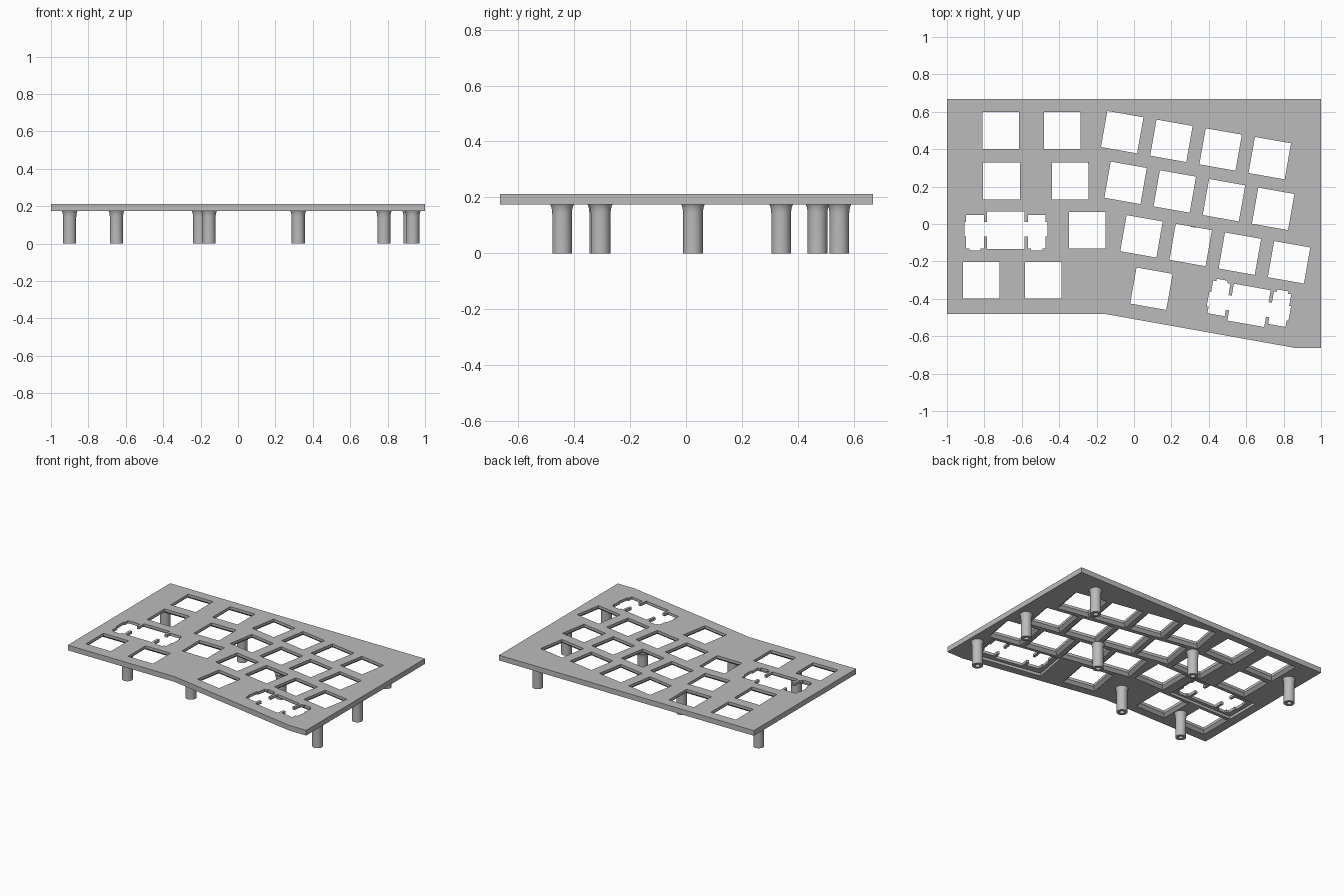
import bpy, bmesh, math
from mathutils import Matrix, Vector

cube = bpy.data.objects.get("Cube")
if cube:
    bpy.data.objects.remove(cube, do_unlink=True)

TOP, BOTTOM = 0.212, 0.175
STEP = 0.193           # height where the key openings begin to widen
KEY = 0.098            # half width of a key opening
TILT = math.radians(-10)

grey = bpy.data.materials.new("plain grey")
grey.use_nodes = True
grey.diffuse_color = (0.5, 0.5, 0.5, 1)
grey.node_tree.nodes["Principled BSDF"].inputs["Base Color"].default_value = (0.5, 0.5, 0.5, 1)


def make_object(name, bm):
    bmesh.ops.recalc_face_normals(bm, faces=bm.faces)
    mesh = bpy.data.meshes.new(name)
    bm.to_mesh(mesh)
    bm.free()
    mesh.materials.append(grey)
    obj = bpy.data.objects.new(name, mesh)
    bpy.context.scene.collection.objects.link(obj)
    return obj


def loft(bm, sections, place=Matrix()):
    """Closed solid through matching outlines, each given as (outline, height)."""
    rings = [[bm.verts.new(place @ Vector((x, y, z))) for x, y in outline]
             for outline, z in sections]
    n = len(rings[0])
    for a, b in zip(rings, rings[1:]):
        for i in range(n):
            bm.faces.new((a[i], a[(i + 1) % n], b[(i + 1) % n], b[i]))
    bm.faces.new(rings[0][::-1])
    bm.faces.new(rings[-1])


def rect(w, h):
    return [(-w, -h), (w, -h), (w, h), (-w, h)]


def at(x, y, angle=0.0):
    return Matrix.Translation((x, y, 0)) @ Matrix.Rotation(angle, 4, 'Z')


def cut(target, bm):
    """Subtract a temporary solid from the target and bake the result."""
    cutter = make_object("cutter", bm)
    cutter.hide_render = True
    mod = target.modifiers.new("cut", 'BOOLEAN')
    mod.operation, mod.solver, mod.object = 'DIFFERENCE', 'EXACT', cutter
    graph = bpy.context.evaluated_depsgraph_get()
    baked = bpy.data.meshes.new_from_object(target.evaluated_get(graph))
    target.modifiers.clear()
    target.data = baked
    bpy.data.objects.remove(cutter, do_unlink=True)


# Plate with its angled front edge
bm = bmesh.new()
outline = [(-1, -0.48), (-0.16, -0.48), (0.87, -0.664), (1, -0.664), (1, 0.668), (-1, 0.668)]
loft(bm, [(outline, BOTTOM), (outline, TOP)])
plate = make_object("switch_plate", bm)

# Key openings: straight staggered block and tilted block
keys = [(-0.712, 0.5, 0), (-0.383, 0.5, 0), (-0.708, 0.23, 0), (-0.341, 0.23, 0),
        (-0.25, -0.033, 0), (-0.817, -0.3, 0), (-0.486, -0.3, 0), (0.093, -0.346, TILT)]
for x, y in [(-0.063, 0.491), (-0.045, 0.22), (0.04, -0.066)]:
    keys += [(x + 0.263 * i, y - 0.0463 * i, TILT) for i in range(4)]

bm = bmesh.new()
small, wide = rect(KEY, KEY), rect(KEY + 0.02, KEY + 0.02)
for key in keys:
    loft(bm, [(wide, BOTTOM - 0.01), (wide, BOTTOM), (small, STEP), (small, TOP + 0.02)], at(*key))
cut(plate, bm)

# Wide key openings with side pods, plus shallow pockets underneath
half = [(0.1, -0.1), (0.1, -0.035), (0.118, -0.035), (0.118, -0.097), (0.135, -0.097),
        (0.135, -0.11), (0.195, -0.11), (0.195, -0.097), (0.212, -0.097), (0.212, -0.035),
        (0.222, -0.035), (0.222, 0.045), (0.212, 0.045), (0.212, 0.08), (0.118, 0.08),
        (0.118, 0.045), (0.1, 0.045), (0.1, 0.1)]
pod_outline = half + [(-x, y) for x, y in reversed(half)]
wide_keys = [at(-0.685, -0.033), at(0.615, -0.435, TILT + math.pi)]

bm = bmesh.new()
for place in wide_keys:
    loft(bm, [(pod_outline, BOTTOM - 0.02), (pod_outline, TOP + 0.02)], place)
cut(plate, bm)

bm = bmesh.new()
pocket = rect(0.25, 0.125)
for place in wide_keys:
    loft(bm, [(pocket, BOTTOM - 0.02), (pocket, STEP)], place)
cut(plate, bm)

# Hollow standoff legs, flared where they meet the plate
SEGMENTS = 32
profile = [(0.016, 0.13), (0.016, 0), (0.035, 0), (0.035, 0.14),
           (0.0365, 0.157), (0.039, 0.168), (0.043, BOTTOM + 0.001)]
legs = [(0.78, 0.548), (0.92, 0.025), (0.935, -0.443), (0.322, 0.025),
        (-0.205, 0.34), (-0.9, 0.47), (-0.155, -0.305), (-0.65, -0.31)]
for number, (x, y) in enumerate(legs, 1):
    bm = bmesh.new()
    circles = []
    for r, z in profile:
        ring = [(r * math.cos(math.tau * i / SEGMENTS), r * math.sin(math.tau * i / SEGMENTS))
                for i in range(SEGMENTS)]
        circles.append((ring, z))
    loft(bm, circles, at(x, y))
    leg = make_object(f"standoff_leg_{number}", bm)
    bpy.ops.object.select_all(action='DESELECT')
    leg.select_set(True)
    bpy.context.view_layer.objects.active = leg
    bpy.ops.object.shade_smooth_by_angle(angle=math.radians(35))
